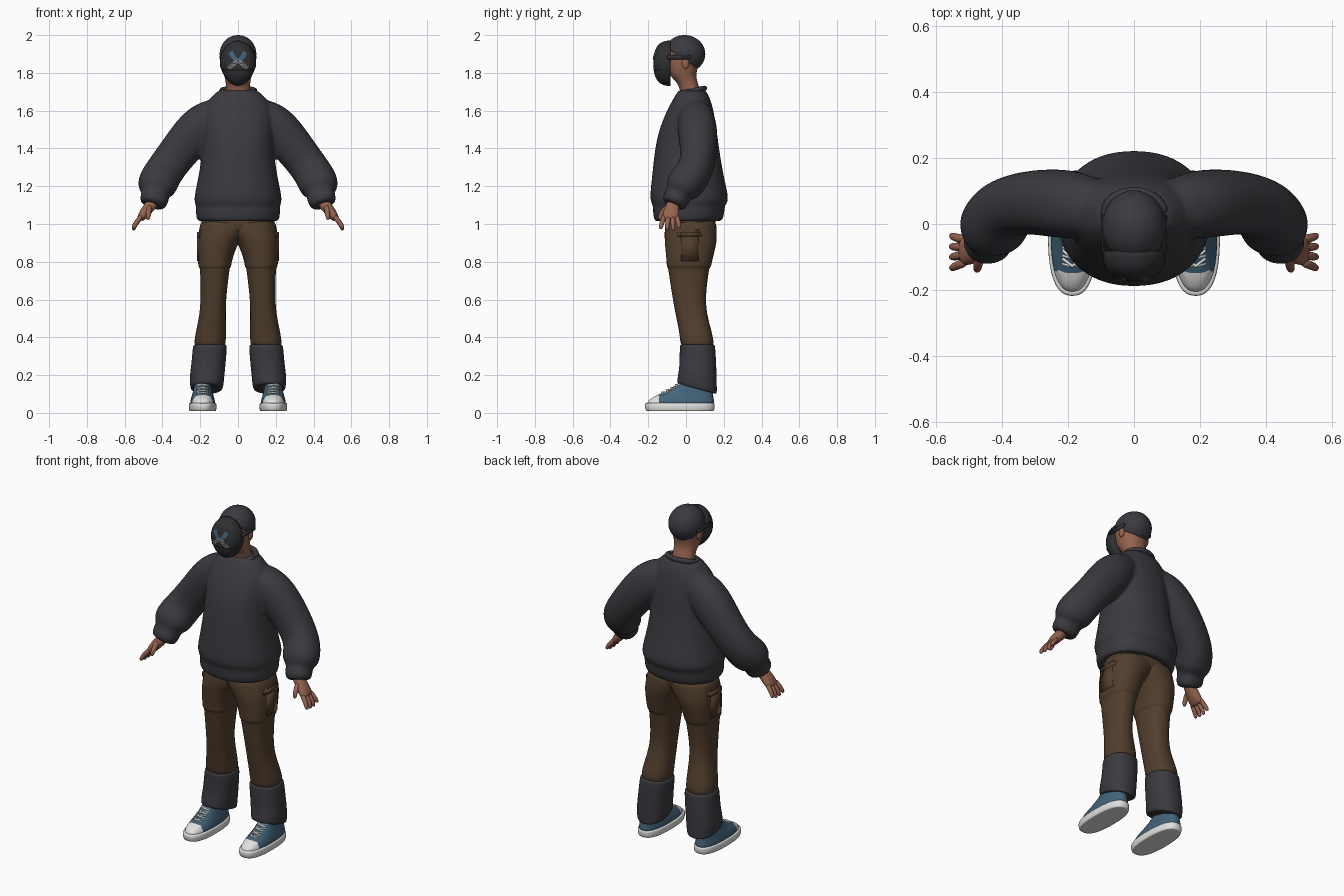
import bpy, bmesh, math
from mathutils import Vector

cube = bpy.data.objects.get("Cube")
if cube:
    bpy.data.objects.remove(cube, do_unlink=True)


def material(name, r, g, b):
    m = bpy.data.materials.new(name)
    m.use_nodes = True
    m.diffuse_color = (r, g, b, 1)
    bsdf = m.node_tree.nodes["Principled BSDF"]
    bsdf.inputs["Base Color"].default_value = (r, g, b, 1)
    bsdf.inputs["Roughness"].default_value = 0.8
    return m


CLOTH = material("charcoal cloth", .042, .042, .050)
MASK = material("dark mask grey", .028, .029, .032)
BROWN = material("brown canvas", .082, .048, .026)
SKIN = material("skin", .30, .125, .08)
BLUE = material("denim blue", .055, .125, .19)
WHITE = material("white rubber", .75, .75, .73)


def finish(name, bm, mats, mirror=False, subsurf=0, smooth=True, rule=None):
    bmesh.ops.recalc_face_normals(bm, faces=bm.faces[:])
    for f in bm.faces:
        f.smooth = smooth
        if rule:
            f.material_index = rule(f.calc_center_median())
    mesh = bpy.data.meshes.new(name)
    bm.to_mesh(mesh)
    bm.free()
    for m in mats:
        mesh.materials.append(m)
    ob = bpy.data.objects.new(name, mesh)
    bpy.context.scene.collection.objects.link(ob)
    if mirror:
        mod = ob.modifiers.new("mirror", 'MIRROR')
        mod.use_mirror_merge = False
    if subsurf:
        mod = ob.modifiers.new("subdivision", 'SUBSURF')
        mod.levels = mod.render_levels = subsurf
    return ob


def skin_rings(bm, rings, sides=20, power=2.2):
    """Skin superellipse rings, each given as (centre, half axis u, half axis v)."""
    loops = []
    for c, u, v in rings:
        loop = []
        for i in range(sides):
            a = math.tau * i / sides
            ca, sa = math.cos(a), math.sin(a)
            cu = math.copysign(abs(ca) ** (2 / power), ca)
            sv = math.copysign(abs(sa) ** (2 / power), sa)
            loop.append(bm.verts.new(Vector(c) + Vector(u) * cu + Vector(v) * sv))
        loops.append(loop)
    for p, q in zip(loops, loops[1:]):
        for i in range(sides):
            j = (i + 1) % sides
            bm.faces.new((p[i], p[j], q[j], q[i]))
    bm.faces.new(loops[0])
    bm.faces.new(loops[-1])


def loft(name, rings, mats, sides=20, power=2.2, **kw):
    bm = bmesh.new()
    skin_rings(bm, rings, sides, power)
    return finish(name, bm, mats, subsurf=2, **kw)


def flat(z, rx, yc, ry, x=0, tilt=0):
    return ((x, yc, z), (rx * 1.015, 0, 0), (0, ry * 1.015, tilt * ry))


def tube_rings(points, squash=1):
    """Round rings square to a path of (x, y, z, radius)."""
    pos = [Vector(p[:3]) for p in points]
    out = []
    for i, p in enumerate(points):
        t = (pos[min(i + 1, len(pos) - 1)] - pos[max(i - 1, 0)]).normalized()
        u = t.cross(Vector((0.1, 1, 0))).normalized()
        out.append((pos[i], u * p[3], t.cross(u) * p[3] * squash))
    return out


def tubes(name, paths, mat, sides=8, **kw):
    bm = bmesh.new()
    for path in paths:
        skin_rings(bm, tube_rings(path), sides, 2)
    return finish(name, bm, [mat], **kw)


def box(name, centre, size, mat, bevel):
    bm = bmesh.new()
    bmesh.ops.create_cube(bm, size=1)
    for v in bm.verts:
        v.co = Vector(centre) + v.co * Vector(size)
    bmesh.ops.bevel(bm, geom=bm.edges[:], offset=bevel, segments=2, affect='EDGES')
    return finish(name, bm, [mat], mirror=True)


# Sweater: body and sleeves fused into one skin
bm = bmesh.new()
skin_rings(bm, [flat(*r) for r in (
    (1.03, .17, .01, .14), (1.012, .2, .01, .165), (1.017, .217, .012, .18), (1.075, .223, .015, .19),
    (1.095, .217, .015, .185), (1.115, .231, .018, .204), (1.16, .227, .016, .204), (1.25, .206, .01, .188),
    (1.4, .185, .005, .168), (1.5, .188, .01, .151), (1.6, .185, .022, .123), (1.655, .158, .03, .1),
    (1.695, .118, .032, .08), (1.715, .09, .033, .066))], sides=28)
arm = tube_rings([
    (.06, .045, 1.575, .08), (.13, .05, 1.572, .1), (.2, .06, 1.52, .116), (.28, .067, 1.425, .11),
    (.355, .062, 1.33, .102), (.4, .04, 1.265, .104), (.424, .0, 1.22, .108), (.434, -.025, 1.185, .1),
    (.436, -.038, 1.163, .072), (.441, -.05, 1.14, .078), (.451, -.067, 1.105, .072), (.453, -.07, 1.098, .05)], .92)
for s in (1, -1):
    flip = Vector((s, 1, 1))
    skin_rings(bm, [(c * flip, u * flip, v * flip) for c, u, v in arm])
sweater = finish("sweater", bm, [CLOTH], subsurf=2)
fuse = sweater.modifiers.new("fuse", 'REMESH')
fuse.mode = 'VOXEL'
fuse.voxel_size = .009
fuse.use_smooth_shade = True
relax = sweater.modifiers.new("relax", 'SMOOTH')
relax.factor = .5
relax.iterations = 8
collar = [(.09 * math.cos(a), .032 + .066 * math.sin(a), 1.704 + .014 * math.sin(a), .016)
          for a in (math.tau * i / 24 for i in range(25))]
tubes("collar", [collar], CLOTH, subsurf=1)

# Hands
loft("palm", [((x, y, z), (t, 0, t * .6), (0, w, 0)) for x, y, z, t, w in (
    (.435, -.062, 1.135, .028, .032), (.457, -.07, 1.105, .028, .034), (.485, -.078, 1.07, .026, .044),
    (.512, -.081, 1.035, .021, .047), (.521, -.082, 1.02, .012, .042))], [SKIN], sides=12, mirror=True)
fingers = [[(.508, -.081 + d, 1.045, .015), (.532, -.083 + 1.2 * d, 1.015, .0145),
            (.549, -.084 + 1.4 * d, .99 - drop * .5, .013), (.555, -.084 + 1.5 * d, .968 - drop, .009)]
           for d, drop in ((-.034, -.003), (-.011, .004), (.011, .004), (.033, -.008))]
fingers.append([(.468, -.09, 1.1, .016), (.472, -.118, 1.07, .016), (.474, -.135, 1.045, .014), (.478, -.142, 1.02, .009)])
tubes("fingers", fingers, SKIN, mirror=True, subsurf=1)

# Trousers
loft("trouser_hips", [flat(*r) for r in (
    (1.06, .185, .022, .125), (1.0, .198, .025, .136), (.96, .185, .025, .125), (.93, .1, .025, .085))], [BROWN])


def leg_ring(z, x0, x1, y0, y1, tilt=0):
    return flat(z, (x1 - x0) / 2, (y0 + y1) / 2, (y1 - y0) / 2, (x0 + x1) / 2, tilt)


loft("trouser_leg", [leg_ring(*r) for r in (
    (1.03, -.07, .19, -.1, .155), (.985, -.07, .203, -.112, .162), (.94, -.04, .211, -.113, .163),
    (.9, .002, .215, -.112, .162), (.8, .035, .212, -.102, .137), (.773, .036, .209, -.102, .132),
    (.768, .044, .202, -.095, .124), (.75, .046, .2, -.092, .12),
    (.6, .065, .196, -.07, .1), (.5, .065, .206, -.05, .115), (.4, .064, .23, -.03, .145), (.33, .066, .234, -.028, .15))],
    [BROWN], mirror=True, power=2.3)
loft("lower_leg_panel", [leg_ring(*r) for r in (
    (.365, .07, .228, -.025, .145), (.358, .061, .236, -.031, .152), (.34, .059, .24, -.033, .155),
    (.25, .067, .247, -.034, .16), (.2, .072, .255, -.04, .162, -.1), (.15, .077, .254, -.046, .163, -.25),
    (.125, .082, .25, -.046, .163, -.28), (.13, .1, .235, -.03, .145, -.28))],
    [CLOTH], mirror=True, power=2.3)
box("cargo_pocket", (.2, .02, .87), (.032, .12, .16), BROWN, .013)
box("pocket_flap", (.2, .02, .945), (.034, .13, .05), BROWN, .013)

# Shoes: white sole, blue upper with a white toe cap
loft("shoe_sole", [flat(*r, x=.187) for r in (
    (.010, .06, -.03, .165), (.007, .07, -.032, .177), (.03, .074, -.033, .184), (.05, .072, -.033, .183),
    (.054, .066, -.033, .176))], [WHITE], sides=28, power=2.5, mirror=True)
TOE = -.145
bm = bmesh.new()
skin_rings(bm, [flat(*r, x=.187) for r in (
    (.04, .066, -.03, .176), (.06, .065, -.028, .175), (.082, .06, -.017, .16), (.10, .054, .003, .138),
    (.13, .047, .032, .104), (.165, .043, .052, .085), (.17, .03, .055, .06))], 36, 2.4)
bmesh.ops.bisect_plane(bm, geom=bm.verts[:] + bm.edges[:] + bm.faces[:], plane_co=(0, TOE, 0), plane_no=(0, 1, 0))
finish("shoe_upper", bm, [BLUE, WHITE], mirror=True, subsurf=2, rule=lambda c: int(c.y < TOE))
laces = []
for y, z in ((-.128, .105), (-.103, .117), (-.078, .130), (-.055, .145)):
    for s in (-1, 1):
        laces.append([(.187 - s * .03, y + .008, z - .006, .005), (.187, y, z + .003, .005),
                      (.187 + s * .03, y + .024, z + .004, .005)])
tubes("shoe_laces", laces, WHITE, sides=6, mirror=True)

# Head, ears and cap
loft("head_and_neck", [flat(*r) for r in (
    (1.66, .07, .03, .058), (1.72, .064, .02, .052), (1.755, .064, .004, .055), (1.79, .074, -.02, .072),
    (1.84, .086, -.02, .085), (1.9, .09, -.018, .093), (1.95, .078, -.012, .08), (1.975, .05, -.01, .05))], [SKIN])
bm = bmesh.new()
bmesh.ops.create_uvsphere(bm, u_segments=12, v_segments=10, radius=1)
for v in bm.verts:
    v.co = Vector((.086, -.002, 1.85)) + v.co * Vector((.011, .02, .03))
finish("ear", bm, [SKIN], mirror=True, subsurf=1)
bm = bmesh.new()
bmesh.ops.create_uvsphere(bm, u_segments=48, v_segments=32, radius=1)
for v in bm.verts:
    v.co = Vector((0, -.008, 1.9)) + v.co * Vector((.097, .11, .1))
cut = bmesh.ops.bisect_plane(bm, geom=bm.verts[:] + bm.edges[:] + bm.faces[:], plane_co=(0, -.08, 1.915),
                             plane_no=(0, .55, .83), clear_inner=True)
bmesh.ops.holes_fill(bm, edges=[e for e in cut["geom_cut"] if isinstance(e, bmesh.types.BMEdge)])
finish("cap", bm, [CLOTH])

# Mask shell
MX, MY, MZ, DEPTH, HALF = .096, -.082, 1.851, .09, .12
POW = 2.6


def mask_width(h):
    return MX * (1 - .15 * max(0, -h))


def mask_point(x, z, lift=0):
    h = (z - MZ) / HALF
    r = min(1, math.hypot(x / mask_width(h), h))
    return Vector((x, MY - DEPTH * (1 - r ** POW) ** (1 / POW) - lift, z))


bm = bmesh.new()
SEG, RINGS = 40, 14
loops = []
for k in range(1, RINGS + 1):
    r = math.sin(math.pi / 2 * k / RINGS)
    loops.append([])
    for i in range(SEG):
        a = math.tau * i / SEG
        h = r * math.sin(a)
        loops[-1].append(bm.verts.new(mask_point(r * math.cos(a) * mask_width(h), MZ + HALF * h)))
for p, q in zip(loops, loops[1:]):
    for i in range(SEG):
        j = (i + 1) % SEG
        bm.faces.new((p[i], p[j], q[j], q[i]))
bm.faces.new(loops[0])
bm.faces.new(loops[-1])
finish("mask", bm, [MASK])
tubes("mask_seam", [[(*mask_point(x / 100, 1.815), .003) for x in range(-8, 9)]], MASK)
box("mask_strap", (.093, -.035, 1.882), (.012, .13, .024), MASK, .004)


# Painted cross: solid upper arms, dotted lower arms
def painted(name, quads, mat):
    bm = bmesh.new()
    for quad in quads:
        for s in (-1, 1):
            bm.faces.new([bm.verts.new(mask_point(s * x, z, .003)) for x, z in quad])
    finish(name, bm, [mat])


def arm_edge(t, side):
    return (.004 + .036 * t + side * .009, 1.862 + .048 * t ** 1.2 - side * .009)


painted("cross_upper", [[arm_edge(k / 6, -1), arm_edge(k / 6, 1), arm_edge((k + 1) / 6, 1), arm_edge((k + 1) / 6, -1)]
                        for k in range(6)], BLUE)
dots = []
for k in range(8):
    for row in (-1, 0, 1):
        x, z = .005 + .0062 * k + .004 * row, 1.862 - .0052 * k + .006 * row
        dots.append([(x - .003, z), (x, z - .003), (x + .003, z), (x, z + .003)])
painted("cross_dots", dots, WHITE)
